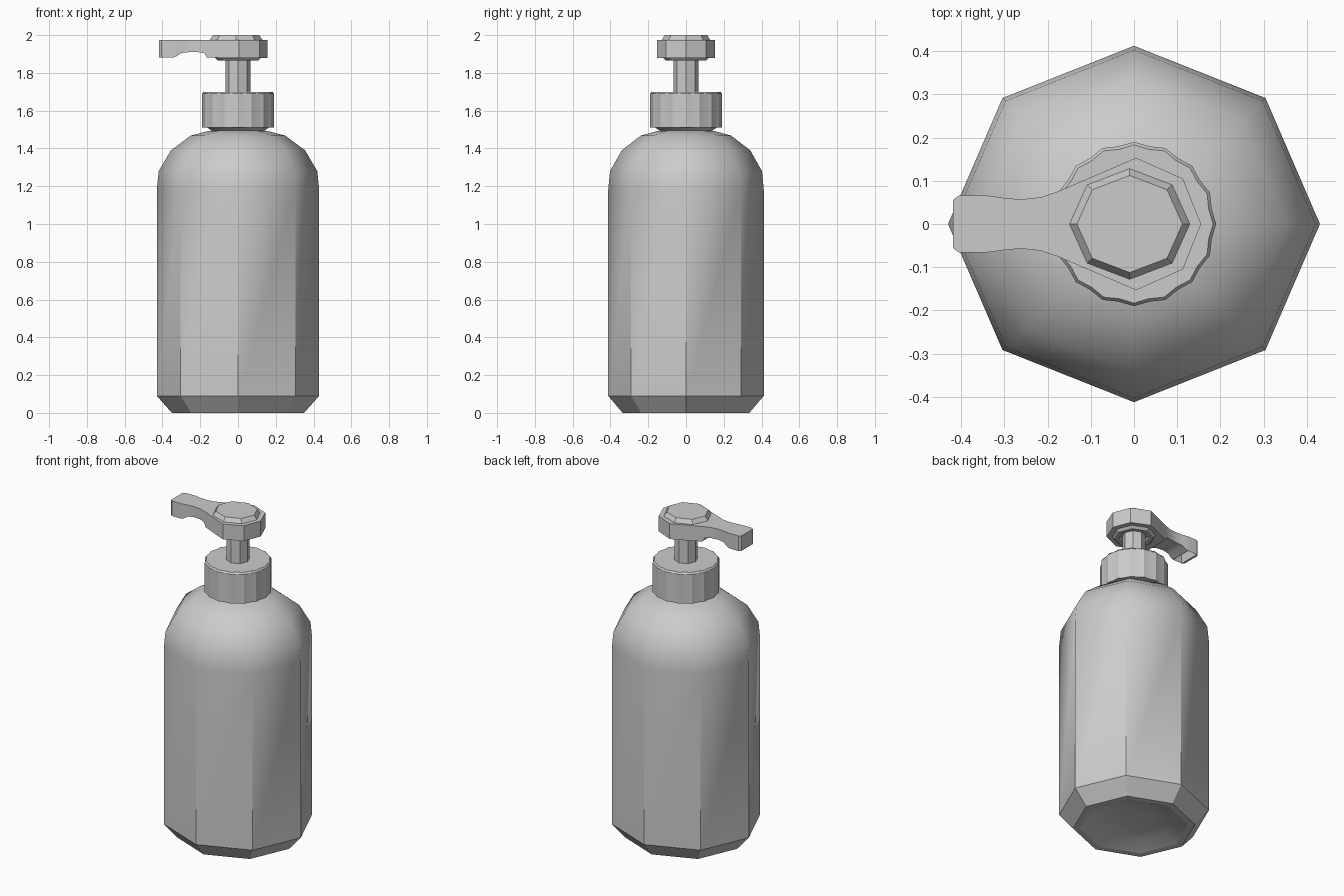
import bpy, bmesh
from math import cos, sin, pi, radians

if "Cube" in bpy.data.objects:
    bpy.data.objects.remove(bpy.data.objects["Cube"])


def finish(bm, name, sharp_angle=30):
    bmesh.ops.remove_doubles(bm, verts=bm.verts, dist=0.0005)
    bmesh.ops.recalc_face_normals(bm, faces=bm.faces)
    mesh = bpy.data.meshes.new(name)
    bm.to_mesh(mesh)
    bm.free()
    ob = bpy.data.objects.new(name, mesh)
    bpy.context.collection.objects.link(ob)
    if sharp_angle:
        bpy.ops.object.select_all(action='DESELECT')
        ob.select_set(True)
        bpy.context.view_layer.objects.active = ob
        bpy.ops.object.shade_smooth_by_angle(angle=radians(sharp_angle))
    return ob


def lathe(profile, n=8, sx=1.0, sy=1.0, cx=0.0, rib=0.0):
    """Turn (radius, z) points; rib pulls every second column inwards."""
    bm = bmesh.new()
    rings = []
    for r, z in profile:
        ring = []
        for i in range(n):
            a = 2 * pi * i / n
            q = max(r - (rib if i % 2 else 0), 0)
            ring.append(bm.verts.new((cx + q * sx * cos(a), q * sy * sin(a), z)))
        rings.append(ring)
    for a, b in zip(rings, rings[1:]):
        for i in range(n):
            j = (i + 1) % n
            bm.faces.new((a[i], a[j], b[j], b[i]))
    bm.faces.new(rings[0])
    bm.faces.new(rings[-1])
    return bm


# Octagonal bottle: dished base, chamfer, straight sides, smooth shoulder
body = lathe([(0.1, 0.045), (0.21, 0.035), (0.31, 0.0), (0.35, 0.0), (0.43, 0.09),
              (0.43, 1.18), (0.42, 1.28), (0.355, 1.39), (0.25, 1.468),
              (0.155, 1.493), (0.13, 1.495)], sy=0.958)
for f in body.faces:
    f.smooth = True
for e in body.edges:
    zs = [v.co.z for v in e.verts]
    rs = [v.co.xy.length for v in e.verts]
    if min(zs) < 1.17 and min(rs) > 0.29:
        e.smooth = False
finish(body, "bottle_body", None)

# Neck collar flaring up into the cap
finish(lathe([(0.13, 1.48), (0.135, 1.492), (0.17, 1.515), (0.17, 1.55)]), "neck")

# Ribbed screw cap
finish(lathe([(0.16, 1.51), (0.19, 1.51), (0.19, 1.69), (0.183, 1.70), (0.07, 1.70)],
             n=32, rib=0.007), "screw_cap")

# Pump stem
finish(lathe([(0.066, 1.66), (0.066, 1.89)]), "pump_stem")

# Stepped collar under the pump head
finish(lathe([(0.075, 1.885), (0.085, 1.866), (0.108, 1.866), (0.125, 1.882),
              (0.125, 1.90)]), "head_collar")

# Pump head and spout, lofted along x from (x, half width, underside z)
sections = [(0.155, 0.0, 1.88), (0.113, 0.105, 1.88), (0.005, 0.153, 1.88),
            (-0.1, 0.108, 1.88), (-0.165, 0.08, 1.882), (-0.18, 0.074, 1.905),
            (-0.215, 0.062, 1.91), (-0.26, 0.057, 1.91), (-0.30, 0.06, 1.905),
            (-0.325, 0.064, 1.888), (-0.342, 0.066, 1.882), (-0.405, 0.066, 1.882),
            (-0.418, 0.056, 1.882)]
bm = bmesh.new()
loops = [[bm.verts.new((x, s * w, z)) for s, z in ((-1, zb), (1, zb), (1, 1.975), (-1, 1.975))]
         for x, w, zb in sections]
for a, b in zip(loops, loops[1:]):
    for i in range(4):
        j = (i + 1) % 4
        bm.faces.new((a[i], a[j], b[j], b[i]))
bm.faces.new(loops[-1])
bmesh.ops.remove_doubles(bm, verts=bm.verts, dist=0.0005)
bmesh.ops.recalc_face_normals(bm, faces=bm.faces)
# Nozzle opening under the spout tip
tip = [f for f in bm.faces if f.normal.z < -0.9 and -0.40 < f.calc_center_median().x < -0.35]
bmesh.ops.inset_region(bm, faces=tip, thickness=0.013)
for v in {v for f in tip for v in f.verts}:
    v.co.z += 0.05
finish(bm, "pump_head")

# Raised press button
finish(lathe([(0.139, 1.97), (0.139, 1.976), (0.122, 2.0)], sy=0.92, cx=-0.01), "press_button")
